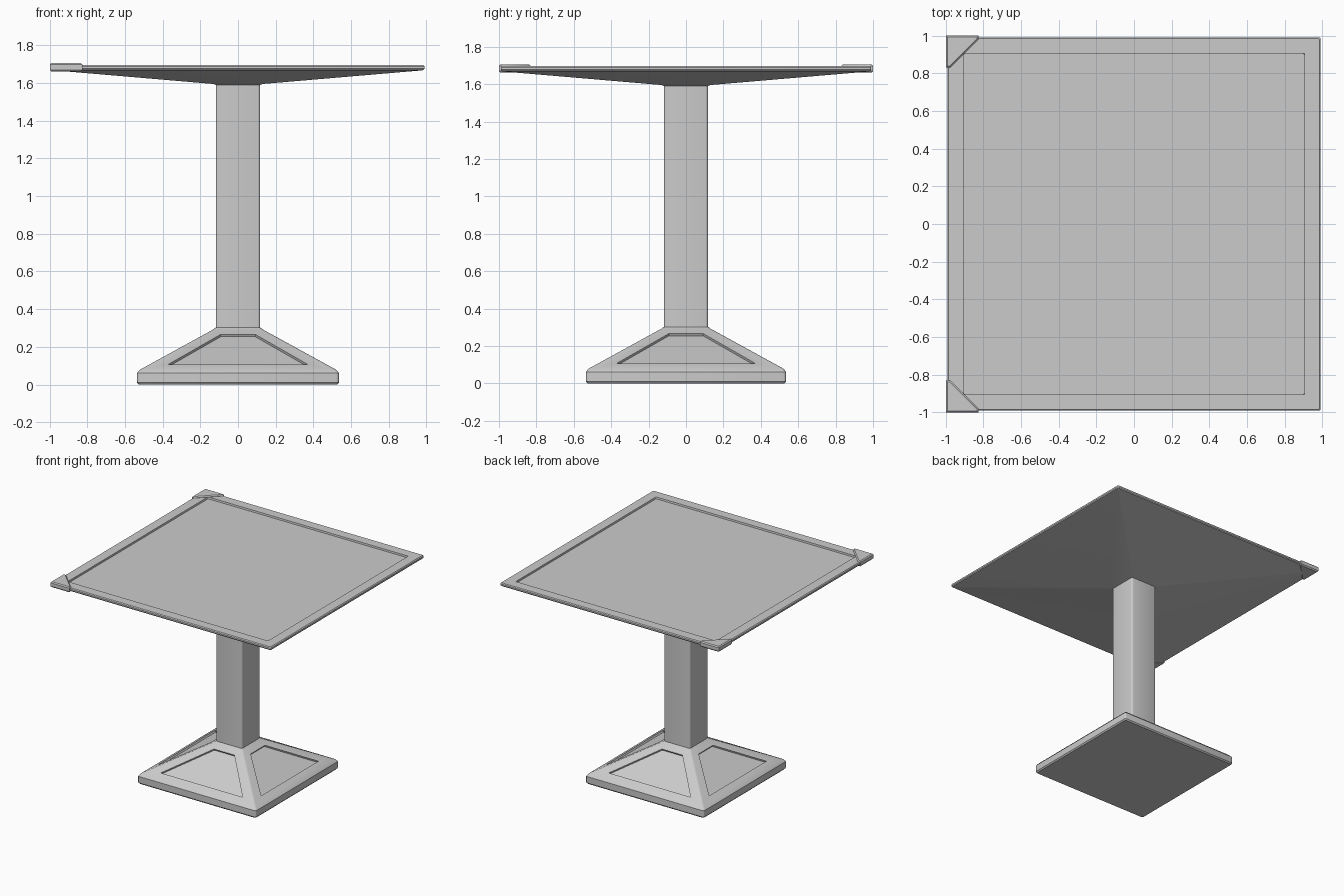
import bpy, bmesh, math
from mathutils import Vector

if "Cube" in bpy.data.objects:
    bpy.data.objects.remove(bpy.data.objects["Cube"])


def ring(half, z, r):
    """Rounded square outline, three segments per corner."""
    pts = []
    for k in range(4):
        a0 = k * math.pi / 2
        cx = math.copysign(half - r, math.cos(a0 + math.pi / 4))
        cy = math.copysign(half - r, math.sin(a0 + math.pi / 4))
        for s in range(4):
            a = a0 + s * math.pi / 6
            pts.append((cx + r * math.cos(a), cy + r * math.sin(a), z))
    return pts


def loft(bm, rings):
    """Skin a stack of outlines and cap both ends."""
    loops = [[bm.verts.new(p) for p in pts] for pts in rings]
    n = len(loops[0])
    for a, b in zip(loops, loops[1:]):
        for i in range(n):
            j = (i + 1) % n
            bm.faces.new((a[i], a[j], b[j], b[i]))
    bm.faces.new(loops[0][::-1])
    bm.faces.new(loops[-1])


def finish(bm, name):
    bmesh.ops.recalc_face_normals(bm, faces=bm.faces)
    mesh = bpy.data.meshes.new(name)
    bm.to_mesh(mesh)
    bm.free()
    obj = bpy.data.objects.new(name, mesh)
    bpy.context.collection.objects.link(obj)
    bpy.ops.object.select_all(action='DESELECT')
    obj.select_set(True)
    bpy.context.view_layer.objects.active = obj
    bpy.ops.object.shade_smooth_by_angle(angle=math.radians(32))
    return obj


def square_part(name, profile, r):
    bm = bmesh.new()
    loft(bm, [ring(h, z, r) for h, z in profile])
    return finish(bm, name)


# Pedestal base: plinth with sloped sides
LOW, HIGH = (0.522, 0.078), (0.132, 0.292)
bm = bmesh.new()
loft(bm, [ring(h, z, 0.014) for h, z in
          [(0.527, 0), (0.535, 0.01), (0.535, 0.062), LOW, HIGH, (0.12, 0.302)]])
bm.normal_update()

# Recessed trapezoid panel on each sloped side
slopes = [f for f in bm.faces if f.calc_area() > 0.1 and 0.3 < abs(f.normal.z) < 0.95]
for f in slopes:
    c = f.calc_center_median()
    out = Vector((c.x, c.y, 0)).normalized()
    side = Vector((-out.y, out.x, 0))
    run, rise = LOW[0] - HIGH[0], HIGH[1] - LOW[1]
    inward = -(out * rise + Vector((0, 0, run))).normalized()
    for depth in (0, 0.014):
        bmesh.ops.inset_individual(bm, faces=[f], thickness=0.01)
        mid = f.calc_center_median().z
        for v in f.verts:
            z, w = (0.107, 0.37) if v.co.z < mid else (0.266, 0.092)
            radius = LOW[0] - run * (z - LOW[1]) / rise
            u = math.copysign(w, v.co.dot(side))
            v.co = out * radius + side * u + Vector((0, 0, z)) + inward * depth
finish(bm, "pedestal_base")

# Column
square_part("column", [(0.118, 0.28), (0.118, 1.61)], 0.014)

# Table top: tapered underside, thin rim and recessed surface
square_part("table_top", [
    (0.118, 1.59), (0.13, 1.595), (0.975, 1.667), (0.985, 1.67), (0.99, 1.677),
    (0.99, 1.689), (0.984, 1.696), (0.906, 1.696), (0.904, 1.682)], 0.008)

# Corner caps on the two left corners
for label, s in (("front", -1), ("back", 1)):
    def outline(d, z):
        return [(-0.998 + d, s * (1 - d), z), (-0.825 - d, s * (1 - d), z),
                (-0.825 - d, s * (0.98 + d * 0.4), z),
                (-0.975 - d * 0.4, s * (0.83 + d), z), (-0.998 + d, s * (0.83 + d), z)]
    bm = bmesh.new()
    loft(bm, [outline(0.008, 1.661), outline(0, 1.67),
              outline(0, 1.698), outline(0.008, 1.706)])
    finish(bm, label + "_corner_cap")
